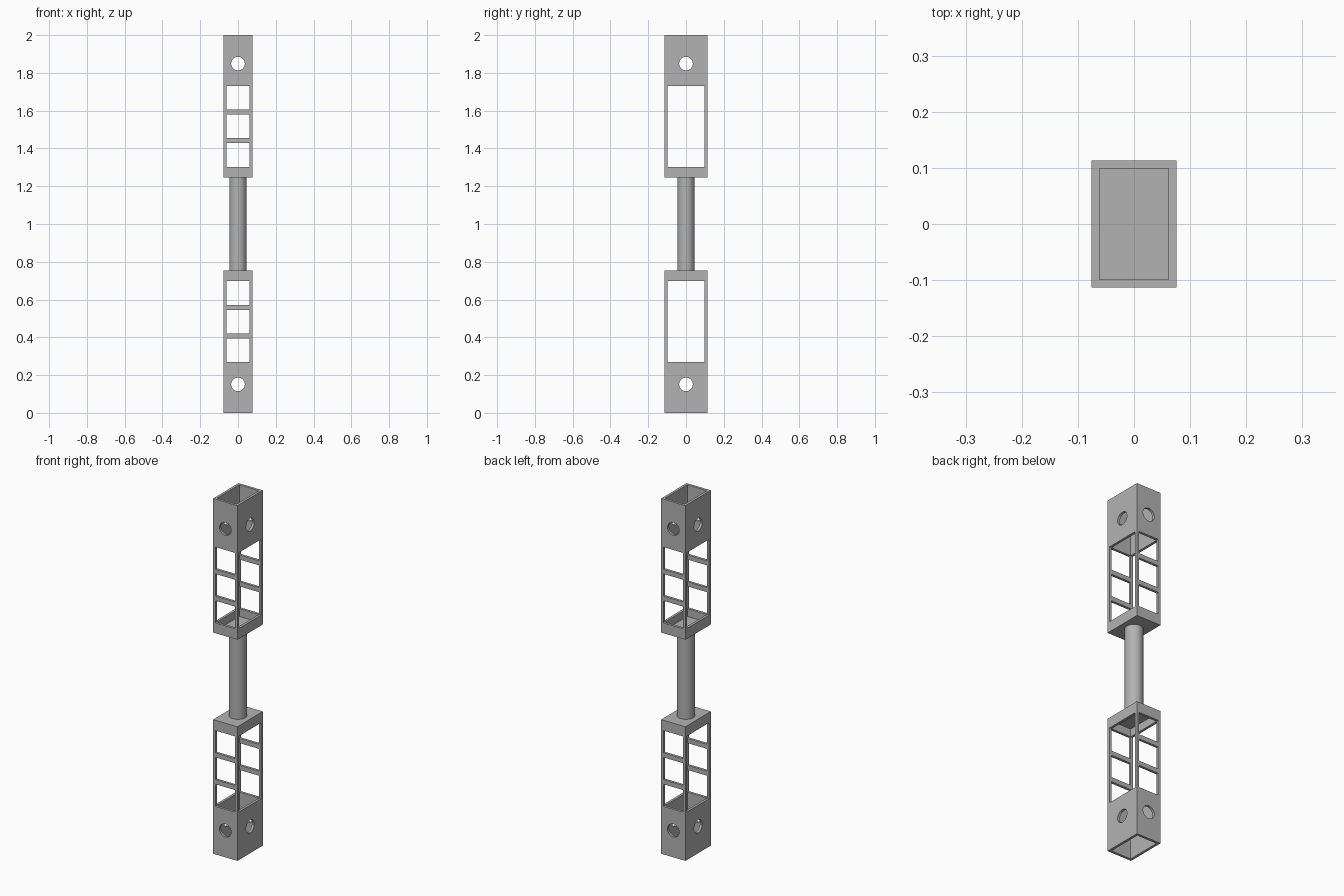
import bpy
from math import pi
from mathutils import Matrix

if "Cube" in bpy.data.objects:
    bpy.data.objects.remove(bpy.data.objects["Cube"], do_unlink=True)

HX, HY = 0.0755, 0.113           # outer half sizes of the rectangular tube
WALL = 0.014
BASE = 1.245                     # closed end of the upper housing
WIN_LOW, WIN_HIGH = 1.303, 1.73  # extent of the open cage
BAR = 0.026
HOLE_Z, HOLE_R = 1.849, 0.036
ROD_R = 0.046

grey = bpy.data.materials.new("plain_grey")
grey.use_nodes = True
colour = (0.45, 0.45, 0.45, 1)
grey.diffuse_color = colour
grey.node_tree.nodes["Principled BSDF"].inputs["Base Color"].default_value = colour


def box(name, hx, hy, z0, z1):
    bpy.ops.mesh.primitive_cube_add(size=1, location=(0, 0, 0))
    ob = bpy.context.object
    ob.name = name
    ob.data.transform(Matrix.Translation((0, 0, (z0 + z1) / 2))
                      @ Matrix.Diagonal((2 * hx, 2 * hy, z1 - z0, 1)))
    return ob


def cylinder(name, radius, depth, z, turn=None, sides=48):
    bpy.ops.mesh.primitive_cylinder_add(vertices=sides, radius=radius, depth=depth)
    ob = bpy.context.object
    ob.name = name
    rotation = Matrix.Rotation(pi / 2, 4, turn) if turn else Matrix.Identity(4)
    ob.data.transform(Matrix.Translation((0, 0, z)) @ rotation)
    return ob


def cut(target, cutters):
    """Subtract the cutters, bake the result and discard the cutters."""
    for c in cutters:
        mod = target.modifiers.new("cut", "BOOLEAN")
        mod.operation, mod.solver, mod.object = "DIFFERENCE", "EXACT", c
        c.hide_render = True
    graph = bpy.context.evaluated_depsgraph_get()
    mesh = bpy.data.meshes.new_from_object(target.evaluated_get(graph))
    target.modifiers.clear()
    target.data = mesh
    for c in cutters:
        bpy.data.objects.remove(c, do_unlink=True)


# Upper housing: open tube, side openings, ladder windows and cross holes
upper = box("upper_housing", HX, HY, BASE, 2)
cutters = [
    box("cavity", HX - WALL, HY - WALL, BASE + WALL, 2.1),
    box("side_opening", 0.3, HY - WALL - 0.0005, WIN_LOW, WIN_HIGH),
    cylinder("hole_front", HOLE_R, 0.6, HOLE_Z, "X"),
    cylinder("hole_side", HOLE_R, 0.6, HOLE_Z, "Y"),
]
win = (WIN_HIGH - WIN_LOW - 2 * BAR) / 3
for i in range(3):
    z = WIN_LOW + i * (win + BAR)
    cutters.append(box("window", HX - WALL - 0.0005, 0.3, z, z + win))
cut(upper, cutters)

# Lower housing: the same part turned upside down about mid height
lower = bpy.data.objects.new("lower_housing", upper.data.copy())
bpy.context.collection.objects.link(lower)
lower.data.transform(Matrix.Translation((0, 0, 2)) @ Matrix.Rotation(pi, 4, "X"))

# Connecting rod
rod = cylinder("connecting_rod", ROD_R, 2 * (BASE - 1) + 0.008, 1)

bpy.ops.object.select_all(action="DESELECT")
for ob in (upper, lower, rod):
    ob.data.materials.clear()
    ob.data.materials.append(grey)
    ob.select_set(True)
bpy.context.view_layer.objects.active = rod
bpy.ops.object.shade_smooth_by_angle()
